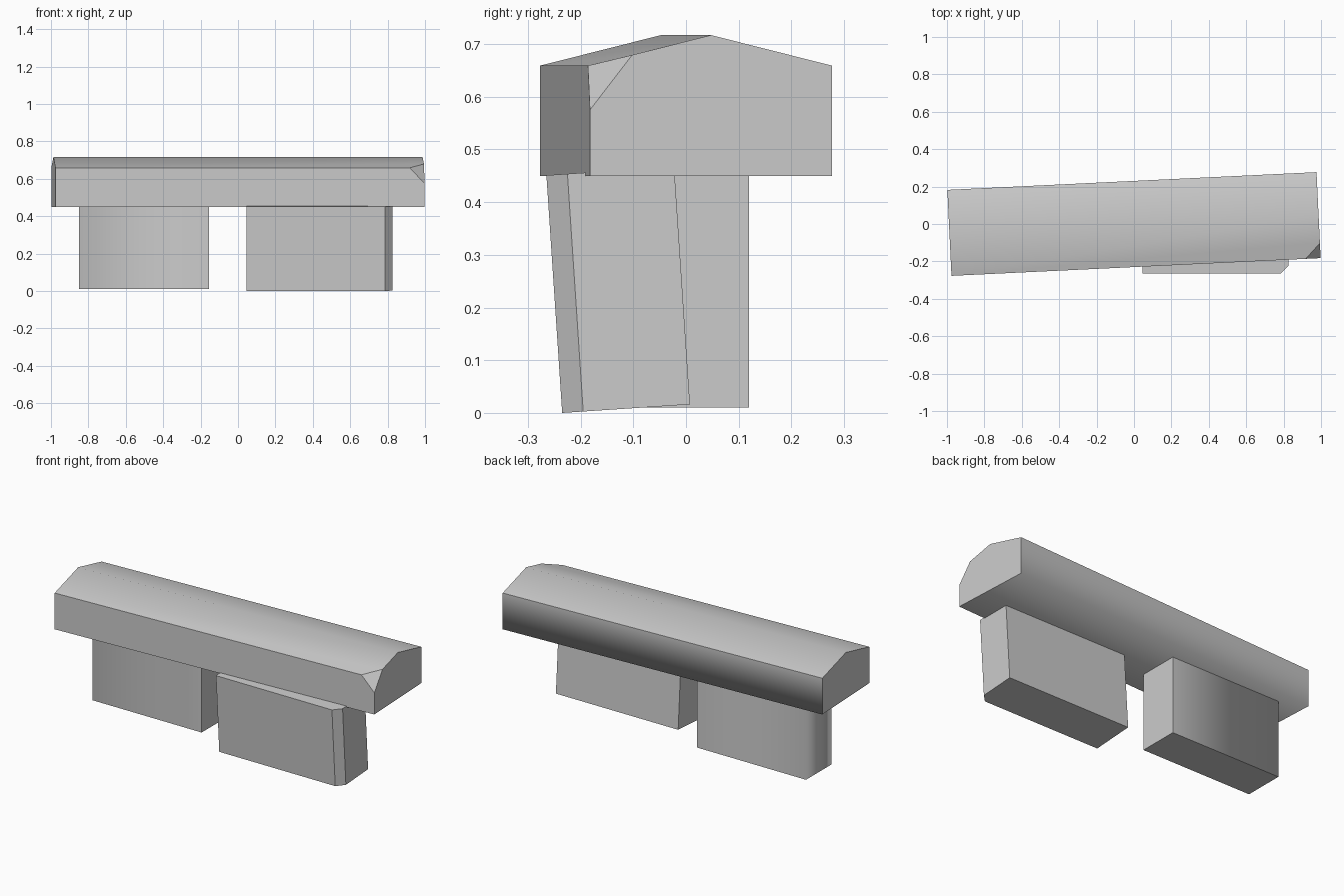
import bpy, bmesh
from math import radians
from mathutils import Matrix, Vector

cube = bpy.data.objects.get("Cube")
if cube:
    bpy.data.objects.remove(cube, do_unlink=True)

stone = bpy.data.materials.new("grey stone")
stone.use_nodes = True
GREY = (0.6, 0.6, 0.6, 1)
stone.diffuse_color = GREY
stone.node_tree.nodes["Principled BSDF"].inputs["Base Color"].default_value = GREY


def extrude(name, profile, depth, matrix, cut=None, soft=None):
    """Extrude a closed profile, chip one corner, soften chosen edges."""
    bm = bmesh.new()
    face = bm.faces.new([bm.verts.new(p) for p in profile])
    ext = bmesh.ops.extrude_face_region(bm, geom=[face])
    top = [v for v in ext["geom"] if isinstance(v, bmesh.types.BMVert)]
    bmesh.ops.translate(bm, verts=top, vec=depth)
    if cut:
        a, b, c, outside = [Vector(p) for p in cut]
        normal = (b - a).cross(c - a)
        if normal.dot(outside - a) < 0:
            normal.negate()
        res = bmesh.ops.bisect_plane(bm, geom=bm.verts[:] + bm.edges[:] + bm.faces[:],
                                     plane_co=a, plane_no=normal, clear_outer=True)
        rim = [e for e in res["geom_cut"] if isinstance(e, bmesh.types.BMEdge)]
        bmesh.ops.contextual_create(bm, geom=rim)
    bmesh.ops.recalc_face_normals(bm, faces=bm.faces[:])
    for f in bm.faces:
        f.smooth = True
    for e in bm.edges:
        mid = (e.verts[0].co + e.verts[1].co) / 2
        e.smooth = bool(soft and soft(mid))
    bm.transform(matrix)
    mesh = bpy.data.meshes.new(name)
    bm.to_mesh(mesh)
    bm.free()
    mesh.materials.append(stone)
    obj = bpy.data.objects.new(name, mesh)
    bpy.context.collection.objects.link(obj)
    return obj


# Lintel: ridged slab, turned slightly, with a chipped front corner
L, W, BASE, EAVE, RIDGE = 0.988, 0.23, 0.45, 0.659, 0.717
section = [(-L, -W, BASE), (-L, W, BASE), (-L, W, EAVE), (-L, 0, RIDGE), (-L, -W, EAVE)]
chip = [(L - 0.08, -W, EAVE), (L, -W + 0.08, EAVE + 0.02), (L, -W, 0.575), (L, -W, EAVE)]
extrude("lintel", section, (2 * L, 0, 0), Matrix.Rotation(radians(2.75), 4, "Z"), chip,
        lambda m: abs(m.x) < 0.5 and (m.z > 0.7 or (m.z < 0.5 and m.y > 0)))

# Upright post
post = [(-0.85, -0.11, 0), (-0.155, -0.11, 0), (-0.155, 0.12, 0), (-0.85, 0.12, 0)]
extrude("left_post", post, (0, 0, 0.44), Matrix.Translation((0, 0, 0.01)), None,
        lambda m: m.x < -0.8 and 0.1 < m.z < 0.4 )

# Leaning post with one trimmed corner
x0, x1, d, c = 0.045, 0.825, 0.243, 0.04
leaning = [(x0, 0, 0), (x1 - c, 0, 0), (x1, c, 0), (x1, d, 0), (x0, d, 0)]
lean = Matrix.Translation((0, -0.235, 0)) @ Matrix.Rotation(radians(3.8), 4, "X")
extrude("right_post", leaning, (0, 0, 0.452), lean)
